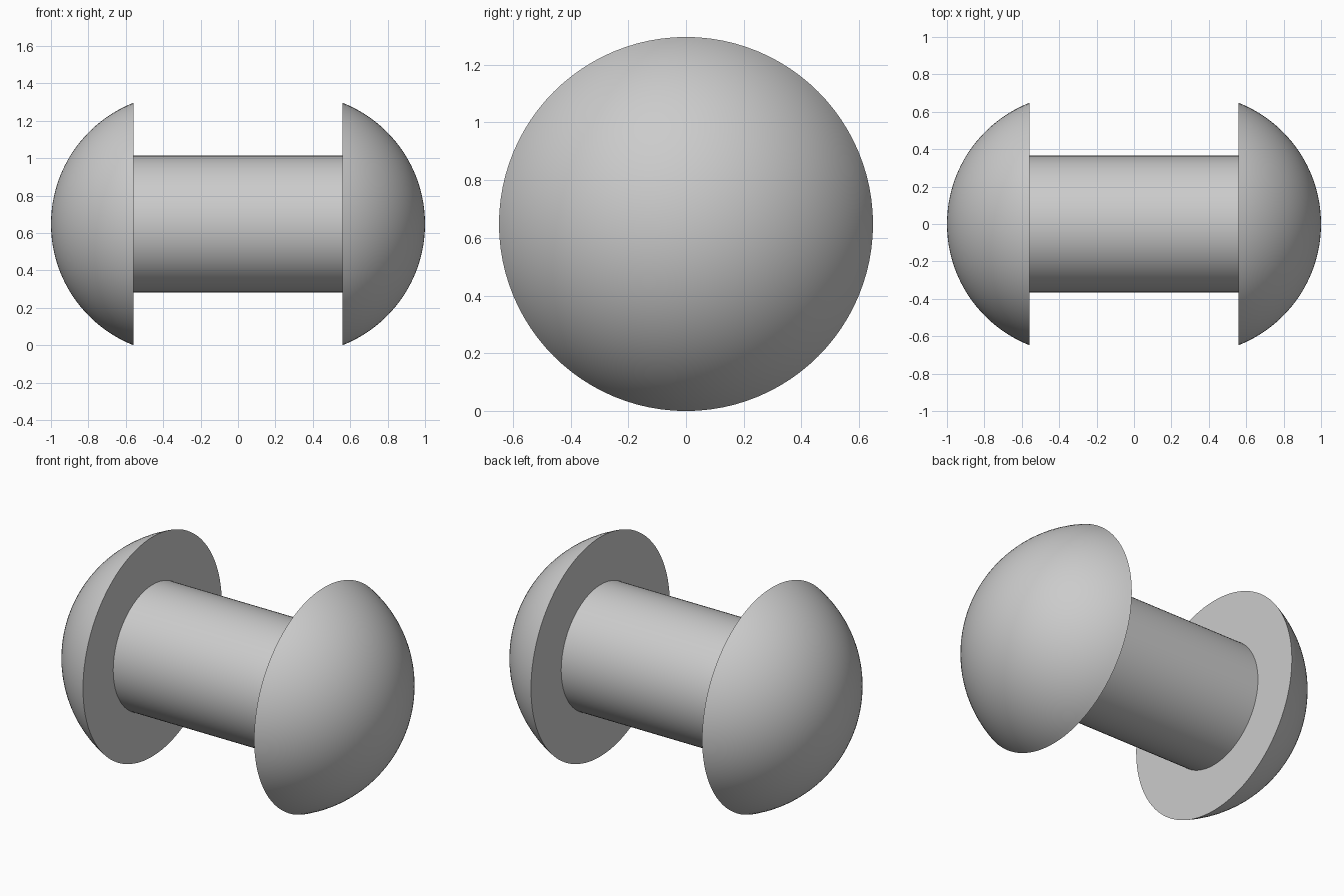
import bpy, bmesh
from math import pi, sin, cos, asin, radians
from mathutils import Matrix, Vector

if "Cube" in bpy.data.objects:
    bpy.data.objects.remove(bpy.data.objects["Cube"], do_unlink=True)

CAP_RADIUS = 0.648      # rim of each domed head, also the height of the axis
SHANK_RADIUS = 0.366
INNER_X = 0.559         # flat inner side of each head
DOME_HEIGHT = 1 - INNER_X
SPHERE_RADIUS = (CAP_RADIUS ** 2 + DOME_HEIGHT ** 2) / (2 * DOME_HEIGHT)
SEGMENTS = 96

grey = bpy.data.materials.new("light_grey")
grey.use_nodes = True
grey.diffuse_color = (0.6, 0.6, 0.6, 1)
grey.node_tree.nodes["Principled BSDF"].inputs["Base Color"].default_value = (0.6, 0.6, 0.6, 1)


def lathe(name, profile):
    """Spin (x, radius) points around the horizontal axis."""
    bm = bmesh.new()
    verts = [bm.verts.new((x, 0, r)) for x, r in profile]
    edges = [bm.edges.new(pair) for pair in zip(verts, verts[1:])]
    bmesh.ops.spin(bm, geom=verts + edges, cent=(0, 0, 0), axis=(1, 0, 0),
                   angle=2 * pi, steps=SEGMENTS, use_duplicate=False)
    bmesh.ops.remove_doubles(bm, verts=bm.verts, dist=1e-5)
    bmesh.ops.recalc_face_normals(bm, faces=bm.faces)
    mesh = bpy.data.meshes.new(name)
    bm.to_mesh(mesh)
    bm.free()
    mesh.materials.append(grey)
    obj = bpy.data.objects.new(name, mesh)
    obj.location.z = CAP_RADIUS
    bpy.context.collection.objects.link(obj)
    bpy.ops.object.select_all(action='DESELECT')
    obj.select_set(True)
    bpy.context.view_layer.objects.active = obj
    bpy.ops.object.shade_smooth_by_angle(angle=radians(30))
    return obj


# Domed heads: flat ring inside, spherical cap outside
rim_angle = asin(CAP_RADIUS / SPHERE_RADIUS)
steps = 28
for name, side in (("left_head", 1), ("right_head", -1)):
    profile = [(side * INNER_X, SHANK_RADIUS)]
    for i in range(steps + 1):
        a = rim_angle * (1 - i / steps)
        profile.append((side * (1 - SPHERE_RADIUS * (1 - cos(a))), SPHERE_RADIUS * sin(a)))
    lathe(name, profile)

# Cylindrical shank joining the heads
lathe("shank", [(-INNER_X, SHANK_RADIUS), (INNER_X, SHANK_RADIUS)])
